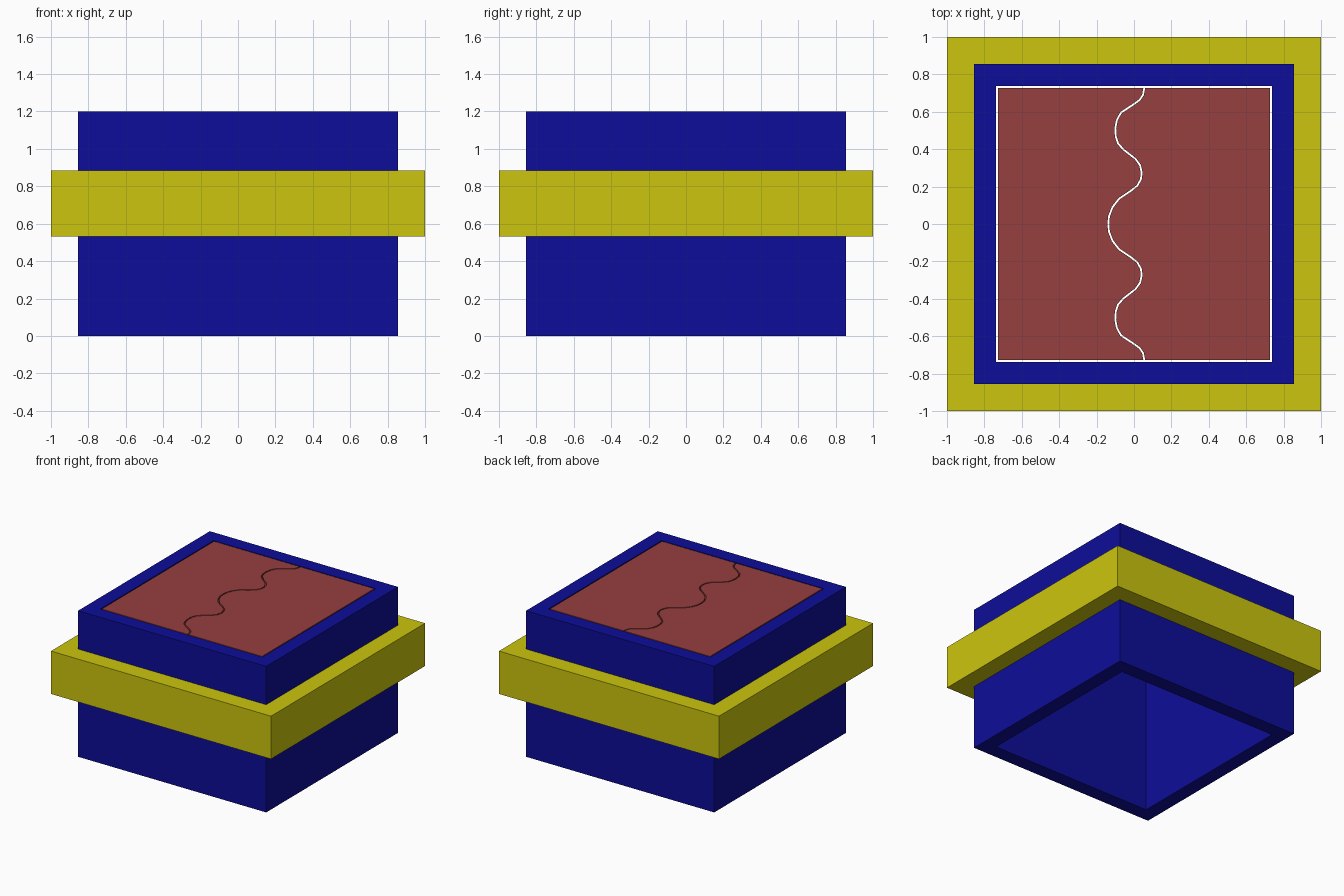
import bpy, bmesh
from mathutils import Vector

if "Cube" in bpy.data.objects:
    bpy.data.objects.remove(bpy.data.objects["Cube"])


def material(name, color):
    m = bpy.data.materials.new(name)
    m.diffuse_color = (*color, 1)
    m.use_nodes = True
    m.node_tree.nodes["Principled BSDF"].inputs["Base Color"].default_value = m.diffuse_color
    return m


BLUE = material("blue", (0.004, 0.004, 0.32))
YELLOW = material("yellow", (0.6, 0.56, 0.004))
RED = material("red", (0.31, 0.05, 0.05))


def finish(name, bm, mat):
    bmesh.ops.recalc_face_normals(bm, faces=bm.faces)
    mesh = bpy.data.meshes.new(name)
    bm.to_mesh(mesh)
    bm.free()
    mesh.materials.append(mat)
    obj = bpy.data.objects.new(name, mesh)
    bpy.context.collection.objects.link(obj)
    return obj


def square_tube(name, outer, inner, z0, z1, mat):
    bm = bmesh.new()
    corners = [(-1, -1), (1, -1), (1, 1), (-1, 1)]
    profile = [(outer, z0), (outer, z1), (inner, z1), (inner, z0)]
    rings = [[bm.verts.new((x * r, y * r, z)) for x, y in corners] for r, z in profile]
    for k in range(4):
        a, b = rings[k], rings[(k + 1) % 4]
        for i in range(4):
            j = (i + 1) % 4
            bm.faces.new((a[i], a[j], b[j], b[i]))
    return finish(name, bm, mat)


def plate(name, outline, z0, z1, mat):
    bm = bmesh.new()
    face = bm.faces.new([bm.verts.new((x, y, z0)) for x, y in outline])
    ext = bmesh.ops.extrude_face_region(bm, geom=[face], use_keep_orig=True)
    verts = [g for g in ext["geom"] if isinstance(g, bmesh.types.BMVert)]
    bmesh.ops.translate(bm, verts=verts, vec=(0, 0, z1 - z0))
    return finish(name, bm, mat)


# Open square body and the wider band around it
square_tube("body", 0.855, 0.737, 0, 1.2, BLUE)
square_tube("band", 1.0, 0.855, 0.533, 0.885, YELLOW)

# Wavy seam between the lid halves, mirrored front to back
H = 0.728
half = [(-0.137, 0), (-0.134, 0.04), (-0.115, 0.09), (-0.08, 0.135), (-0.02, 0.175),
        (0.018, 0.205), (0.037, 0.24), (0.041, 0.275), (0.032, 0.315), (0.008, 0.348),
        (-0.055, 0.397), (-0.085, 0.43), (-0.097, 0.465), (-0.1, 0.51), (-0.092, 0.555),
        (-0.07, 0.595), (-0.005, 0.638), (0.03, 0.663), (0.048, 0.69), (0.055, H)]
seam = [Vector((x, -y)) for x, y in half[:0:-1]] + [Vector(p) for p in half]


def offset(path, d):
    out = []
    for i, p in enumerate(path):
        t = (path[min(i + 1, len(path) - 1)] - path[max(i - 1, 0)]).normalized()
        q = p + Vector((t.y, -t.x)) * d
        if i in (0, len(path) - 1):
            q.y = p.y
        out.append(q)
    return out


# Two lid halves, flush with the rim
plate("lid_left", [(-H, H), (-H, -H)] + offset(seam, -0.005), 1.12, 1.2, RED)
plate("lid_right", [(H, H), (H, -H)] + offset(seam, 0.005), 1.12, 1.2, RED)
